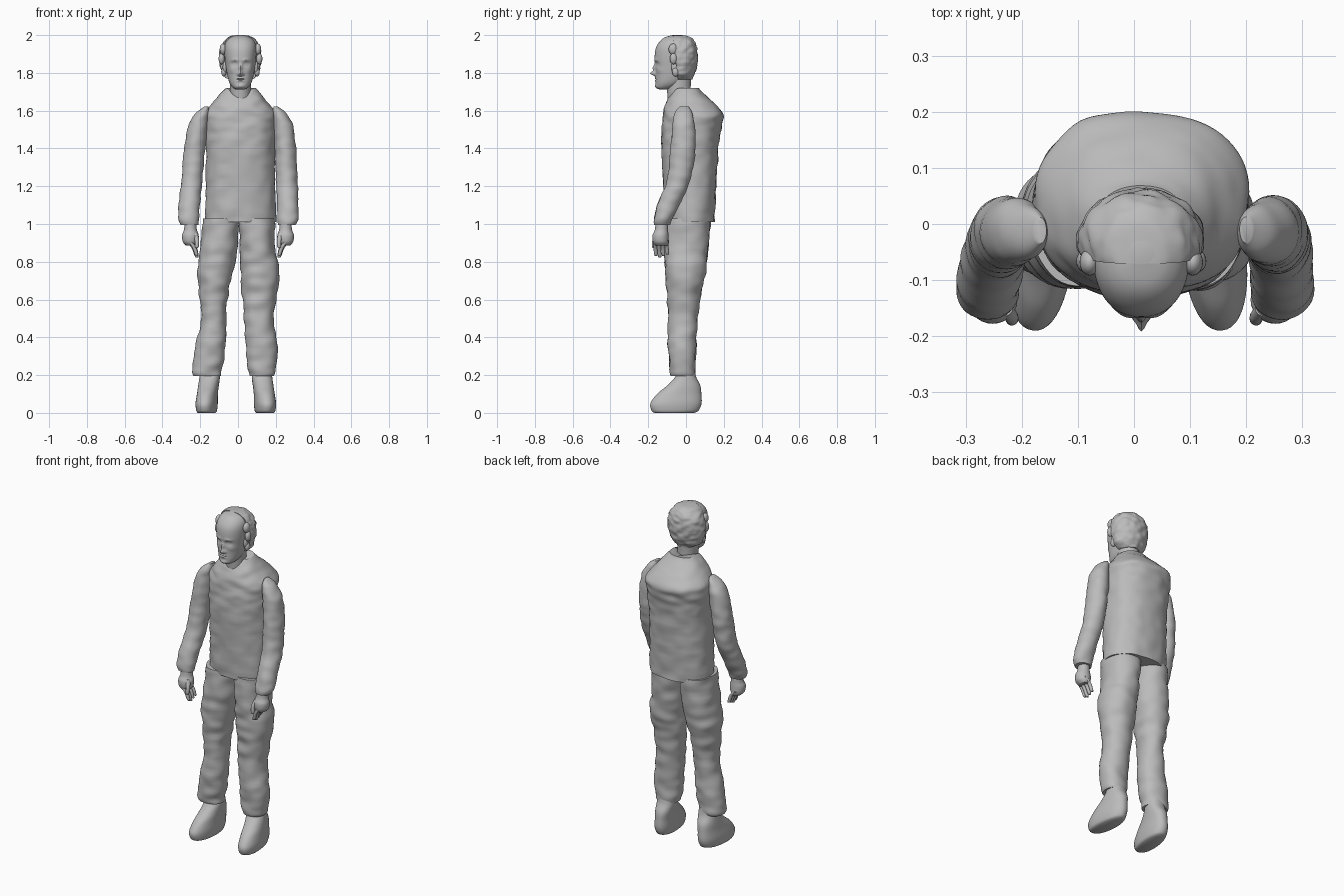
import bpy, bmesh, math
from mathutils import Vector, noise

if "Cube" in bpy.data.objects:
    bpy.data.objects.remove(bpy.data.objects["Cube"])

GREY = (0.5, 0.5, 0.5, 1)
mat = bpy.data.materials.new("plain grey")
mat.use_nodes = True
mat.diffuse_color = GREY
mat.node_tree.nodes["Principled BSDF"].inputs["Base Color"].default_value = GREY
MID = 0.013  # the figure's centre line


def spline(a, b, c, d, t):
    """Smooth interpolation between ring values b and c."""
    return [q + 0.5 * t * (r - p + t * (2*p - 5*q + 4*r - s + t * (3*(q - r) + s - p)))
            for p, q, r, s in zip(a, b, c, d)]


def finish(name, bm):
    bmesh.ops.recalc_face_normals(bm, faces=bm.faces)
    mesh = bpy.data.meshes.new(name)
    bm.to_mesh(mesh)
    bm.free()
    mesh.materials.append(mat)
    obj = bpy.data.objects.new(name, mesh)
    bpy.context.collection.objects.link(obj)
    bpy.ops.object.select_all(action="DESELECT")
    obj.select_set(True)
    bpy.context.view_layer.objects.active = obj
    bpy.ops.object.shade_smooth_by_angle(angle=math.radians(50))
    return obj


def loft(rings, segs=40, steps=5, power=2.0, yaw=0, rough=0, scale=14, dip=0):
    """Skin rounded level rings (x, y, z, half width, half depth)."""
    path = []
    for i in range(len(rings) - 1):
        four = [rings[max(i - 1, 0)], rings[i], rings[i + 1], rings[min(i + 2, len(rings) - 1)]]
        path += [spline(*four, k / steps) for k in range(steps)]
    path.append(rings[-1])
    bm = bmesh.new()
    loops = []
    for n, (cx, cy, z, rx, ry) in enumerate(path):
        loop = []
        top = n / (len(path) - 1)
        for k in range(segs):
            a = math.tau * k / segs
            c, s = math.cos(a), math.sin(a)
            x = rx * math.copysign(abs(c) ** (2 / power), c)
            y = ry * math.copysign(abs(s) ** (2 / power), s)
            p = Vector((cx + x * math.cos(yaw) - y * math.sin(yaw),
                        cy + x * math.sin(yaw) + y * math.cos(yaw), z))
            p.z -= dip * max(0, -s) ** 5 * top ** 8
            if rough:
                out = Vector((c, s, 0))
                p += out * rough * noise.noise(Vector((p.x, p.y, p.z * 1.8)) * scale)
            loop.append(bm.verts.new(p))
        loops.append(loop)
    for lo, hi in zip(loops, loops[1:]):
        for k in range(segs):
            j = (k + 1) % segs
            bm.faces.new((lo[k], lo[j], hi[j], hi[k]))
    bm.faces.new(loops[0])
    bm.faces.new(loops[-1])
    return bm


def span(x0, x1, y0, y1, z):
    """Ring from its extents."""
    return ((x0 + x1) / 2, (y0 + y1) / 2, z, (x1 - x0) / 2, (y1 - y0) / 2)


def centred(rows):
    return [span(MID - w, MID + w, y0, y1, z) for z, w, y0, y1 in rows]


# Jacket body with a dipped collar
finish("jacket", loft(centred([
    (1.01, .188, -.11, .15), (1.2, .183, -.12, .16), (1.4, .183, -.13, .172),
    (1.52, .19, -.128, .19), (1.585, .188, -.122, .198), (1.64, .148, -.11, .15),
    (1.69, .105, -.09, .095), (1.72, .078, -.075, .068)]),
    segs=72, steps=8, power=2.3, rough=.007, dip=.06))

# Neck
finish("neck", loft(centred([(1.6, .06, -.09, .04), (1.7, .055, -.1, .025),
                             (1.8, .06, -.11, .03)])))

# Head: skull, then features pushed out of or into the face
head = loft(centred([
    (1.712, .022, -.14, -.1), (1.722, .04, -.157, -.06), (1.745, .057, -.16, -.02),
    (1.78, .068, -.16, .01), (1.83, .077, -.162, .035), (1.88, .083, -.166, .045),
    (1.93, .085, -.16, .048), (1.965, .076, -.14, .035), (1.988, .052, -.112, .01),
    (2.0, .02, -.07, -.03)]), segs=120, steps=8, power=2.25)
FEATURES = [  # offset from centre, height, push, width, height spread
    (0, 1.797, -.03, .011, .011), (0, 1.825, -.015, .009, .018),
    (.014, 1.792, -.008, .007, .007), (.032, 1.847, .011, .016, .011),
    (.032, 1.846, -.007, .009, .005), (.03, 1.868, -.005, .02, .007),
    (0, 1.771, -.006, .02, .004), (0, 1.759, -.006, .017, .005),
    (0, 1.765, .004, .022, .002), (0, 1.73, -.006, .02, .01),
    (.05, 1.815, -.004, .016, .014)]
for v in head.verts:
    if v.co.y < -.08:
        dx, z = abs(v.co.x - MID), v.co.z
        v.co.y += sum(push * math.exp(-((dx - fx) / w) ** 2 - ((z - fz) / h) ** 2)
                      for fx, fz, push, w, h in FEATURES)
finish("head", head)

# Hair: a fuller shell over the back of the head, cut along the hairline
hair = loft(centred([
    (1.765, .06, -.09, .03), (1.785, .09, -.1, .04), (1.83, .106, -.11, .055),
    (1.89, .113, -.12, .062), (1.94, .103, -.12, .058), (1.975, .08, -.11, .04),
    (1.995, .05, -.1, .01), (2.0, .02, -.07, -.03)]),
    segs=80, steps=6, rough=.008, scale=28)
cut = bmesh.ops.bisect_plane(hair, geom=hair.verts[:] + hair.edges[:] + hair.faces[:],
                             plane_co=(0, -.055, 1.87), plane_no=(0, -1, -.12), clear_outer=True)
bmesh.ops.holes_fill(hair, edges=[e for e in hair.edges if e.is_boundary], sides=0)
finish("hair", hair)

for side, s in (("left", 1), ("right", -1)):
    # Ears and curly side locks
    for part, x, y, z, size in (("ear", .082, -.06, 1.83, (.012, .018, .032)),
                                ("upper_lock", .092, -.068, 1.925, (.018, .024, .03)),
                                ("middle_lock", .1, -.066, 1.875, (.016, .02, .03)),
                                ("lower_lock", .088, -.055, 1.805, (.014, .018, .024))):
        bm = bmesh.new()
        bmesh.ops.create_uvsphere(bm, u_segments=20, v_segments=12, radius=1)
        bmesh.ops.scale(bm, verts=bm.verts, vec=size)
        bmesh.ops.translate(bm, verts=bm.verts, vec=(MID + s * x, y, z))
        finish(f"{side}_{part}", bm)

    # Sleeve, from cuff to shoulder; the right arm hangs a little wider
    lean = 0 if s > 0 else 1
    rows = [(.995, .258, .046, -.17, -.085), (1.03, .263, .055, -.17, -.07),
            (1.12, .264, .056, -.145, -.025), (1.22, .259, .056, -.105, .02),
            (1.32, .255, .056, -.088, .042), (1.42, .25, .056, -.08, .05),
            (1.53, .238, .051, -.072, .045), (1.59, .218, .033, -.058, .032),
            (1.622, .2, .012, -.035, .012)]
    sleeve = []
    for z, x, w, y0, y1 in rows:
        cx = s * x + lean * (.05 * (z - 1.2) + .012)
        sleeve.append(span(cx - w, cx + w, y0, y1, z))
    finish(f"{side}_sleeve", loft(sleeve, steps=7, rough=.005))

    # Hand: palm, four curled fingers and a thumb
    hx = s * .252
    finish(f"{side}_palm", loft([(hx, -.13, .885, .022, .03), (hx, -.134, .905, .04, .041),
                                 (hx, -.135, .94, .044, .042), (hx, -.13, .97, .034, .035),
                                 (hx, -.128, 1.02, .03, .032)], segs=28))
    for i in range(4):
        y = -.162 + i * .02
        tip = .822 + abs(i - 1) * .008
        finish(f"{side}_finger_{i + 1}", loft([
            (hx - s * .036, y + .004, tip, .003, .003),
            (hx - s * .033, y + .003, tip + .006, .009, .009),
            (hx - s * .02, y, tip + .045, .011, .0105),
            (hx + s * .008, y, .915, .013, .012)], segs=14, steps=4))
    finish(f"{side}_thumb", loft([
        (hx - s * .034, -.172, .872, .003, .003), (hx - s * .034, -.171, .88, .01, .01),
        (hx - s * .034, -.166, .915, .012, .012), (hx - s * .022, -.15, .955, .014, .014)],
        segs=14, steps=4))

# Trouser legs: height, inner and outer edge, front and back
DEPTHS = [(.195, -.08, .045), (.23, -.088, .05), (.35, -.095, .053), (.5, -.095, .062),
          (.64, -.1, .08), (.75, -.11, .105), (.88, -.115, .118), (1.03, -.112, .13)]
WIDTHS = {"left": [(.06, .19), (.055, .203), (.04, .208), (.03, .19),
                   (.02, .208), (.012, .22), (.01, .195), (.003, .196)],
          "right": [(-.232, -.092), (-.238, -.085), (-.225, -.065), (-.195, -.065),
                    (-.205, -.05), (-.214, -.025), (-.2, -.002), (-.184, .004)]}
for side, widths in WIDTHS.items():
    finish(f"{side}_trouser_leg", loft(
        [span(x0, x1, y0, y1, z) for (z, y0, y1), (x0, x1) in zip(DEPTHS, widths)],
        segs=48, steps=8, power=2.15, rough=.009, scale=11))

# Shoes, toes turned slightly out
for side, s, x in (("left", 1, .143), ("right", -1, -.166)):
    finish(f"{side}_shoe", loft([
        (x, -.062, 0, .045, .105), (x, -.058, .012, .053, .125),
        (x, -.053, .05, .057, .136), (x - s * .004, -.036, .1, .054, .118),
        (x - s * .01, -.012, .145, .054, .088), (x - s * .016, -.002, .19, .054, .056),
        (x - s * .016, -.002, .23, .05, .048)],
        segs=44, steps=6, power=2.2, yaw=s * .1))
